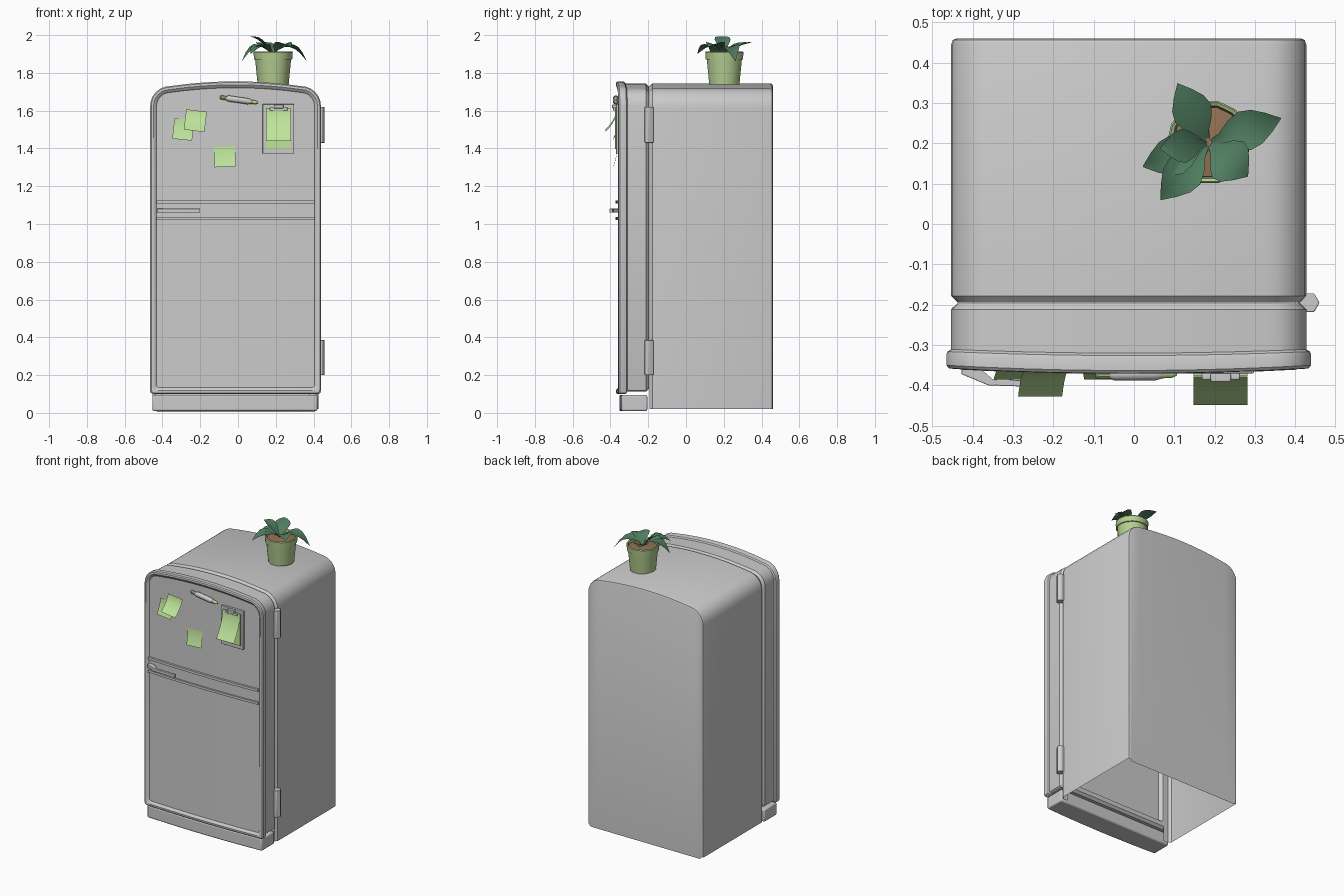
import bpy, bmesh, math
from mathutils import Vector

if "Cube" in bpy.data.objects:
    bpy.data.objects.remove(bpy.data.objects["Cube"])

CX = -0.013


def mat(name, col):
    m = bpy.data.materials.new(name)
    m.diffuse_color = (*col, 1)
    m.use_nodes = True
    m.node_tree.nodes["Principled BSDF"].inputs["Base Color"].default_value = m.diffuse_color
    return m


GREEN = mat("pale_green", (0.52, 0.78, 0.33))
POT = mat("pot_green", (0.46, 0.62, 0.28))
LEAF = mat("leaf_green", (0.08, 0.21, 0.12))
SOIL = mat("soil_brown", (0.3, 0.17, 0.09))


def make(name, verts, faces, m=None, angle=30, bevel=0):
    me = bpy.data.meshes.new(name)
    me.from_pydata(verts, [], faces)
    bm = bmesh.new()
    bm.from_mesh(me)
    bmesh.ops.recalc_face_normals(bm, faces=bm.faces)
    bm.to_mesh(me)
    bm.free()
    ob = bpy.data.objects.new(name, me)
    bpy.context.collection.objects.link(ob)
    if m:
        me.materials.append(m)
    if bevel:
        b = ob.modifiers.new("bevel", "BEVEL")
        b.width, b.segments = bevel, 2
    bpy.ops.object.select_all(action='DESELECT')
    bpy.context.view_layer.objects.active = ob
    ob.select_set(True)
    bpy.ops.object.shade_smooth_by_angle(angle=math.radians(angle))
    return ob


# Arched cabinet outline: round top corners, slight crown, tiny bottom corners
def outline(w, zb, zt, r=0.105, rb=0.015, drop=0.025):
    half = [w - r * (1 - math.cos(math.radians(a))) for a in range(0, 91, 15)]
    half += [(w - r) * k / 4 for k in (3, 2, 1)]
    xs = [-x for x in half] + [0] + half[::-1]
    top, bot = [], []
    for x in xs:
        a = abs(x)
        c = min(1, max(0, a - (w - r)) / r)
        q = min(1, max(0, a - (w - rb)) / rb)
        top.append((x, zt - drop * min(1, a / (w - r)) ** 2 - r * (1 - math.sqrt(1 - c * c))))
        bot.append((x, zb + rb * (1 - math.sqrt(1 - q * q))))
    return top + bot[::-1]


# Loft the outline through (inset, y, bow) rings
def loft(name, w, zb, zt, rings, cap_start, cap_end, open_bottom=False):
    verts, faces = [], []
    for d, y, bow in rings:
        pts = outline(w - d, zb + (0 if open_bottom else d), zt - d, max(0.03, 0.105 - d))
        n = len(pts)
        verts += [(CX + x, y - bow * (1 - (x / w) ** 2), z) for x, z in pts]
    for k in range(len(rings) - 1):
        for i in range(n):
            if open_bottom and n // 2 <= i < n - 1:
                continue
            j = (i + 1) % n
            faces.append((k * n + i, k * n + j, (k + 1) * n + j, (k + 1) * n + i))
    for use, k in ((cap_start, 0), (cap_end, len(rings) - 1)):
        if use:
            for i in range(n // 2 - 1):
                faces.append([k * n + v for v in (i, i + 1, n - 2 - i, n - 1 - i)])
    return make(name, verts, faces)


def prism(name, pts, z0, z1, m=None, bevel=0):
    n = len(pts)
    verts = [(x, y, z) for z in (z0, z1) for x, y in pts]
    faces = [(i, (i + 1) % n, n + (i + 1) % n, n + i) for i in range(n)]
    faces += [list(range(n)), list(range(n, 2 * n))]
    return make(name, verts, faces, m, bevel=bevel)


def box(name, x0, x1, y0, y1, z0, z1, m=None, bevel=0):
    return prism(name, [(x0, y0), (x1, y0), (x1, y1), (x0, y1)], z0, z1, m, bevel)


def front_y(x):
    return -0.345 - 0.013 * (1 - ((x - CX) / 0.452) ** 2)


# Bar that follows the bowed door front
def bowed(name, x0, x1, z0, z1, front, back, bevel=0):
    xs = [x0 + (x1 - x0) * i / 10 for i in range(11)]
    pts = [(x, front_y(x) - front) for x in xs] + [(x, back(x)) for x in xs[::-1]]
    return prism(name, pts, z0, z1, bevel=bevel)


def lathe(name, prof, n, loc, m=None, direction=(0, 0, 1)):
    q = Vector((0, 0, 1)).rotation_difference(Vector(direction))
    verts = [Vector(loc) + q @ Vector((r * math.cos(t), r * math.sin(t), z))
             for r, z in prof for t in [2 * math.pi * i / n for i in range(n)]]
    faces = [(k * n + i, k * n + (i + 1) % n, (k + 1) * n + (i + 1) % n, (k + 1) * n + i)
             for k in range(len(prof) - 1) for i in range(n)]
    faces += [list(range(n)), list(range(len(verts) - n, len(verts)))]
    return make(name, verts, faces, m, 35)


# Paper sheet, hanging from its top edge and curling forward
def sheet(name, cx, cz, w, h, deg, y, curl, m=GREEN):
    verts, faces, a = [], [], math.radians(deg)
    for k in range(6):
        v = k / 5
        for u in (-w / 2, w / 2):
            t = h * (0.5 - v)
            verts.append((cx + u * math.cos(a) - t * math.sin(a), y - curl * v ** 1.8,
                          cz + u * math.sin(a) + t * math.cos(a)))
    faces = [(2 * k, 2 * k + 1, 2 * k + 3, 2 * k + 2) for k in range(5)]
    return make(name, verts, faces, m)


# Cabinet shell (open underneath) and bowed door with rounded rim
loft("cabinet_body", 0.44, 0.005, 1.745,
     [(0.014, 0.46, 0), (0.004, 0.456, 0), (0, 0.445, 0), (0, -0.178, 0), (0.015, -0.194, 0), (0.05, -0.194, 0)],
     True, False, True)
loft("door", 0.452, 0.1, 1.755,
     [(0.075, -0.225, 0), (0.06, -0.2, 0), (0.027, -0.197, 0), (0.012, -0.212, 0), (0.012, -0.31, 0.01),
      (0.003, -0.316, 0.01), (0, -0.324, 0.011), (0, -0.35, 0.013), (0.006, -0.357, 0.013),
      (0.018, -0.358, 0.013), (0.028, -0.352, 0.013), (0.034, -0.345, 0.013)], True, True)

# Plinth below the door
bowed("plinth", -0.453, 0.42, 0.01, 0.095, -0.005, lambda x: -0.205, 0.008)

# Hexagonal hinge barrels
for tag, z0, z1 in (("upper", 1.43, 1.62), ("lower", 0.2, 0.385)):
    prism(tag + "_hinge", [(0.433 + 0.027 * math.cos(math.radians(a)), -0.195 + 0.027 * math.sin(math.radians(a)))
                           for a in range(0, 360, 60)], z0, z1, bevel=0.003)

# Divider band between the compartments
for tag, z0, z1, out in (("upper_trim", 1.108, 1.125, 0.014), ("divider_panel", 1.036, 1.108, 0.003),
                         ("lower_trim", 1.02, 1.036, 0.014)):
    bowed(tag, -0.432, 0.404, z0, z1, out, lambda x: front_y(x) + 0.01)

# Door handle
prism("handle", [(-0.428, -0.35), (-0.428, -0.372), (-0.36, -0.4), (-0.2, -0.405), (-0.2, -0.388),
                 (-0.35, -0.385), (-0.39, -0.35)], 1.06, 1.081, bevel=0.002)

# Sticky notes
sheet("note_left", -0.29, 1.5, 0.105, 0.108, -6, -0.36, 0.025)
sheet("note_overlapping", -0.226, 1.547, 0.11, 0.108, -7, -0.367, 0.06)
sheet("note_low", -0.07, 1.357, 0.113, 0.108, 3, -0.363, 0.022)

# Clipboard
box("clipboard", 0.13, 0.297, -0.37, -0.352, 1.372, 1.635, bevel=0.002)
box("paper_stack", 0.148, 0.281, -0.377, -0.369, 1.397, 1.615, GREEN)
sheet("curled_page", 0.2145, 1.527, 0.133, 0.176, 0, -0.378, 0.07)
box("clip_plate", 0.168, 0.262, -0.386, -0.37, 1.6, 1.618, bevel=0.003)
box("clip_grip", 0.19, 0.24, -0.391, -0.37, 1.612, 1.632, bevel=0.003)

# Pen held against the door
axis = Vector((0.2, 0, -0.029)).normalized()
start = Vector((-0.095, -0.372, 1.671))
lathe("pen_cap", [(0.008, 0), (0.011, 0.004), (0.011, 0.035)], 10, start, GREEN, axis)
lathe("pen_body", [(0.011, 0.035), (0.016, 0.045), (0.016, 0.15), (0.012, 0.165)], 10, start, None, axis)
lathe("pen_tip", [(0.011, 0.165), (0.01, 0.19), (0.004, 0.203)], 10, start, GREEN, axis)

# Plant pot with lip, and soil
PX, PY = 0.186, 0.203
lathe("pot", [(0.082, 1.738), (0.095, 1.87), (0.101, 1.872), (0.104, 1.908), (0.1, 1.914),
              (0.092, 1.91), (0.089, 1.885)], 14, (PX, PY, 0), POT)
lathe("soil", [(0.09, 1.88), (0.088, 1.895), (0.03, 1.903)], 14, (PX, PY, 0), SOIL)


# Folded leaf along an arching midrib
def leaf(name, tip, peak, width, base=(0.185, 0.2, 1.895)):
    b, t = Vector(base), Vector(tip)
    c = (b + t) / 2
    c.z = peak
    side = Vector((-(t - b).y, (t - b).x, 0)).normalized()
    verts, shape = [], (0.08, 0.3, 0.75, 1.0, 0.88, 0.5, 0.02)
    for k, s in enumerate(shape):
        u = k / 6
        p = b * (1 - u) ** 2 + c * 2 * u * (1 - u) + t * u * u
        for e, lift in ((-1, 0.012), (0, -0.003), (1, 0.012)):
            verts.append(p + side * e * s * width / 2 + Vector((0, 0, lift * s)))
    faces = [(3 * k + j, 3 * k + j + 1, 3 * k + j + 4, 3 * k + j + 3) for k in range(6) for j in (0, 1)]
    make(name, verts, faces, LEAF, 50)


for i, (tip, peak, width) in enumerate([
        ((0.108, 0.348, 1.96), 1.955, 0.1), ((0.364, 0.262, 1.862), 2.0, 0.1),
        ((0.022, 0.142, 1.865), 2.0, 0.1), ((0.066, 0.06, 1.9), 1.985, 0.1),
        ((0.282, 0.118, 1.935), 1.985, 0.12), ((0.065, 0.188, 1.992), 1.985, 0.085)]):
    leaf(f"leaf_{i + 1}", tip, peak, width)
